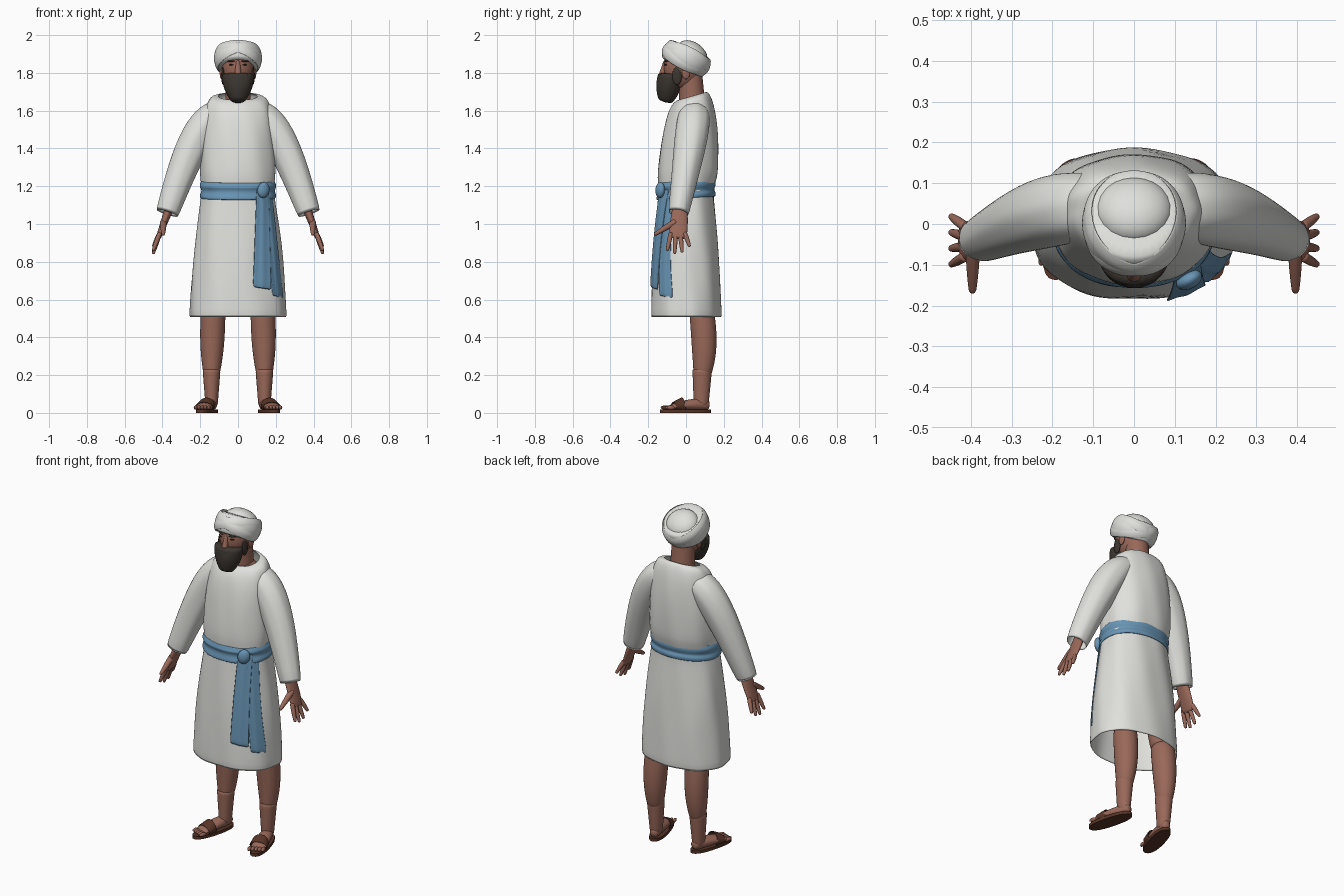
import bpy, bmesh, math
from math import sin, cos, pi
from mathutils import Vector

cube = bpy.data.objects.get("Cube")
if cube:
    bpy.data.objects.remove(cube, do_unlink=True)


def material(name, red, green, blue):
    mat = bpy.data.materials.new(name)
    mat.use_nodes = True
    color = (red, green, blue, 1)
    mat.diffuse_color = color
    mat.node_tree.nodes["Principled BSDF"].inputs["Base Color"].default_value = color
    return mat


cloth = material("white cloth", .74, .74, .71)
skin = material("brown skin", .32, .14, .1)
hair = material("dark beard", .045, .037, .03)
blue = material("blue sash cloth", .14, .3, .46)
leather = material("sandal leather", .095, .035, .02)
dark = material("dark eye", .02, .015, .01)
x_axis, y_axis, z_axis = Vector((1, 0, 0)), Vector((0, 1, 0)), Vector((0, 0, 1))


def steps(count):
    return [i / count for i in range(count + 1)]


def mix(pair, f):
    return pair[0] + (pair[1] - pair[0]) * f


def finish(name, mat, bm, smooth=True, levels=1, thick=0):
    bmesh.ops.recalc_face_normals(bm, faces=bm.faces)
    mesh = bpy.data.meshes.new(name)
    bm.to_mesh(mesh)
    bm.free()
    mesh.materials.append(mat)
    for face in mesh.polygons:
        face.use_smooth = smooth
    obj = bpy.data.objects.new(name, mesh)
    bpy.context.collection.objects.link(obj)
    if thick:
        obj.modifiers.new("thickness", 'SOLIDIFY').thickness = thick
    if levels:
        obj.modifiers.new("smoothing", 'SUBSURF').levels = levels
    return obj


def skin_grid(bm, rows, closed):
    """Join neighbouring rows of points with quads."""
    for low, high in zip(rows, rows[1:]):
        for k in range(0 if closed else 1, len(low)):
            bm.faces.new((low[k - 1], low[k], high[k], high[k - 1]))


def loft(name, mat, rings, sides=20, cap=True, power=2, fold=0, **look):
    """Skin over rings given as (centre, width vector, depth vector)."""
    bm = bmesh.new()
    rows = []
    for i, (center, wide, deep) in enumerate(rings):
        row = []
        for k in range(sides):
            angle = math.tau * k / sides
            c, s = cos(angle), sin(angle)
            size = 1 + fold * (sin(angle * 9 + i / 2) + sin(angle * 5 - i) / 2)
            size /= (abs(c) ** power + abs(s) ** power) ** (1 / power)
            row.append(bm.verts.new(center + (wide * c + deep * s) * size))
        rows.append(row)
    skin_grid(bm, rows, closed=True)
    if cap:
        bm.faces.new(rows[0])
        bm.faces.new(rows[-1])
    return finish(name, mat, bm, **look)


def limb(name, mat, start, end, radius, via=None, flat=(1, 1), swell=0, side=1, **look):
    """Tapered tube bent towards via; flat is depth over width at each end."""
    start, end = Vector(start), Vector(end)
    via = Vector(via) if via else (start + end) / 2
    for point in (start, via, end):
        point.x *= side
    guide = z_axis if abs((end - start).normalized().y) > .7 else y_axis
    rings = []
    for f in steps(8):
        along = (via - start).lerp(end - via, f).normalized()
        wide = guide.cross(along).normalized()
        deep = along.cross(wide)
        r = mix(radius, f) + swell * sin(pi * f)
        center = start.lerp(via, f).lerp(via.lerp(end, f), f)
        rings.append((center, wide * r, deep * r * mix(flat, f)))
    return loft(name, mat, rings, **look)


def level_ring(y, z, wide, deep, tilt=0):
    return Vector((0, y, z)), x_axis * wide, Vector((0, cos(tilt), sin(tilt))) * deep


def ball(name, mat, place, scale, turn=(0, 0, 0)):
    bm = bmesh.new()
    bmesh.ops.create_uvsphere(bm, u_segments=20, v_segments=12, radius=1)
    obj = finish(name, mat, bm, levels=0)
    obj.location, obj.scale, obj.rotation_euler = place, scale, turn


# Tunic: flared skirt below, rounded shoulders above, open at hem and neck
def skirt_size(f):
    return mix((.257, .187), f) + .012 * sin(pi * f), mix((.187, .142), f) + .008 * sin(pi * f)


tunic = [level_ring(0, mix((.505, 1.19), f), *skirt_size(f)) for f in steps(8)]
for f in steps(9):
    rise, reach = sin(f * pi / 2), max(cos(f * pi / 2), 0)
    tunic.append(level_ring(.008 + .026 * rise, 1.24 + .44 * rise,
                            .1 + .1 * reach ** .5, .074 + .085 * reach, .28 * rise ** 8))
loft("tunic", cloth, tunic, sides=48, cap=False, power=2.25, fold=.011, thick=.006)

# Sash with soft wraps, a knot and two hanging ends
belt = [level_ring(0, mix((1.135, 1.23), f), .199 + .005 * sin(f * 11), .154 + .005 * sin(f * 11),
                   .06 + .03 * sin(f * 9)) for f in steps(8)]
loft("sash", blue, belt, sides=40, cap=False, power=2.2, fold=.005, thick=.006)
ball("sash_knot", blue, (.135, -.137, 1.18), (.034, .022, .042), (0, .2, .5))


def sash_tail(name, top, bottom, drop, gap):
    """Cloth strip that hangs close to the front of the tunic."""
    bm = bmesh.new()
    rows = []
    for f in steps(12):
        z = mix((1.19, drop), f)
        wide, deep = skirt_size((z - .5) / .69)
        row = []
        for e in steps(6):
            x = mix((mix(top, e), mix(bottom, e)), f)
            curve = (1 - min(x / wide, .96) ** 2.25) ** .45
            row.append(bm.verts.new((x, -deep * curve - gap - .003 * cos(e * 12), z - .015 * e * f)))
        rows.append(row)
    skin_grid(bm, rows, closed=False)
    finish(name, blue, bm, thick=.007)


sash_tail("sash_tail_front", top=(.1, .165), bottom=(.08, .178), drop=.665, gap=.014)
sash_tail("sash_tail_side", top=(.135, .18), bottom=(.185, .243), drop=.62, gap=.008)

# Head, neck and beard
ball("neck_base", skin, (0, .033, 1.62), (.1, .078, .056), (.15, 0, 0))
limb("neck", skin, (0, .035, 1.61), (0, .02, 1.82), radius=(.07, .064))
ball("head", skin, (0, -.015, 1.83), (.088, .105, .12))
limb("nose", skin, (0, -.108, 1.865), (0, -.126, 1.79), radius=(.01, .019), sides=12)
limb("beard", hair, (0, -.112, 1.644), (0, -.085, 1.8), via=(0, -.09, 1.72), radius=(.034, .086),
     flat=(1, .72), swell=.016, fold=.01)

# Turban: tilted roll around a crown
limb("turban_roll", cloth, (0, -.025, 1.822), (0, .028, 1.93), radius=(.111, .114),
     flat=(1.04, 1.03), swell=.016, sides=32)
ball("turban_crown", cloth, (0, .033, 1.9), (.095, .09, .062), (-.63, 0, 0))

for side, label in ((1, "left_"), (-1, "right_")):
    # Face details
    ball(label + "sideburn", hair, (side * .079, -.047, 1.785), (.01, .026, .048))
    ball(label + "moustache", hair, (side * .027, -.13, 1.775), (.034, .018, .014), (0, side * .35, side * .35))
    ball(label + "eye", dark, (side * .035, -.107, 1.843), (.013, .007, .004), (0, 0, side * .35))
    ball(label + "eyebrow", hair, (side * .037, -.107, 1.862), (.022, .008, .004), (0, 0, side * .35))
    ball(label + "ear", skin, (side * .087, 0, 1.8), (.01, .022, .034))

    # Crossing wrap of the turban
    limb(label + "turban_wrap", cloth, (-.009, -.011, 1.853), (.009, .014, 1.903), side=side,
         radius=(.122, .12), flat=(1.07, 1.07), swell=.007, sides=32, cap=False, thick=.004)

    # Sleeve, starting as the shoulder inside the tunic
    limb(label + "sleeve", cloth, (.08, .042, 1.59), (.377, -.04, 1.052), via=(.2, .055, 1.605),
         side=side, radius=(.066, .061), flat=(1.1, .9), swell=.024, sides=28, cap=False, fold=.014, thick=.006)

    # Hand with fingers and thumb
    limb(label + "hand", skin, (.35, -.03, 1.12), (.424, -.043, .92), side=side,
         radius=(.027, .013), flat=(1.2, 3.5))
    for i in range(4):
        limb(label + "finger_" + str(i + 1), skin, (.413, -.079 + .024 * i, .955),
             (.45, -.1 + .04 * i, .84 + .012 * (i - 1.2) ** 2), side=side,
             radius=(.013, .008), swell=.002, sides=10)
    limb(label + "thumb", skin, (.395, -.05, 1.015), (.396, -.17, .942), side=side,
         radius=(.019, .009), swell=.002, sides=10)

    # Leg, running up under the tunic
    limb(label + "ankle", skin, (.14, .08, .03), (.14, .086, .24), side=side,
         radius=(.032, .049), flat=(1.2, 1.08))
    limb(label + "calf", skin, (.14, .084, .19), (.131, .08, .56), via=(.138, .11, .34), side=side,
         radius=(.041, .066), flat=(1.1, 1), swell=.01)
    limb(label + "thigh", skin, (.131, .08, .52), (.115, .04, .9), side=side, radius=(.06, .085))

    # Foot and sandal
    limb(label + "foot", skin, (.13, .125, .042), (.19, -.09, .028), via=(.16, .02, .05), side=side,
         radius=(.022, .042), flat=(1.2, .3), swell=.007)
    for i in range(5):
        ball(label + "toe_" + str(i + 1), skin, (side * (.155 + .017 * i), .008 * i - .112, .028),
             (.01, .023, .011), (0, 0, side * .28))
    limb(label + "sandal_strap", leather, (.164, -.015, .04), (.18, -.065, .032), side=side,
         radius=(.046, .052), flat=(.95, .5), sides=16, cap=False, thick=.005)
    sole = loft(label + "sandal_sole", leather, [level_ring(0, z, .045, .138) for z in (0, .018)],
                sides=28, power=2.4, smooth=False, levels=0)
    sole.location, sole.rotation_euler = (side * .164, -.003, 0), (0, 0, side * .26)
